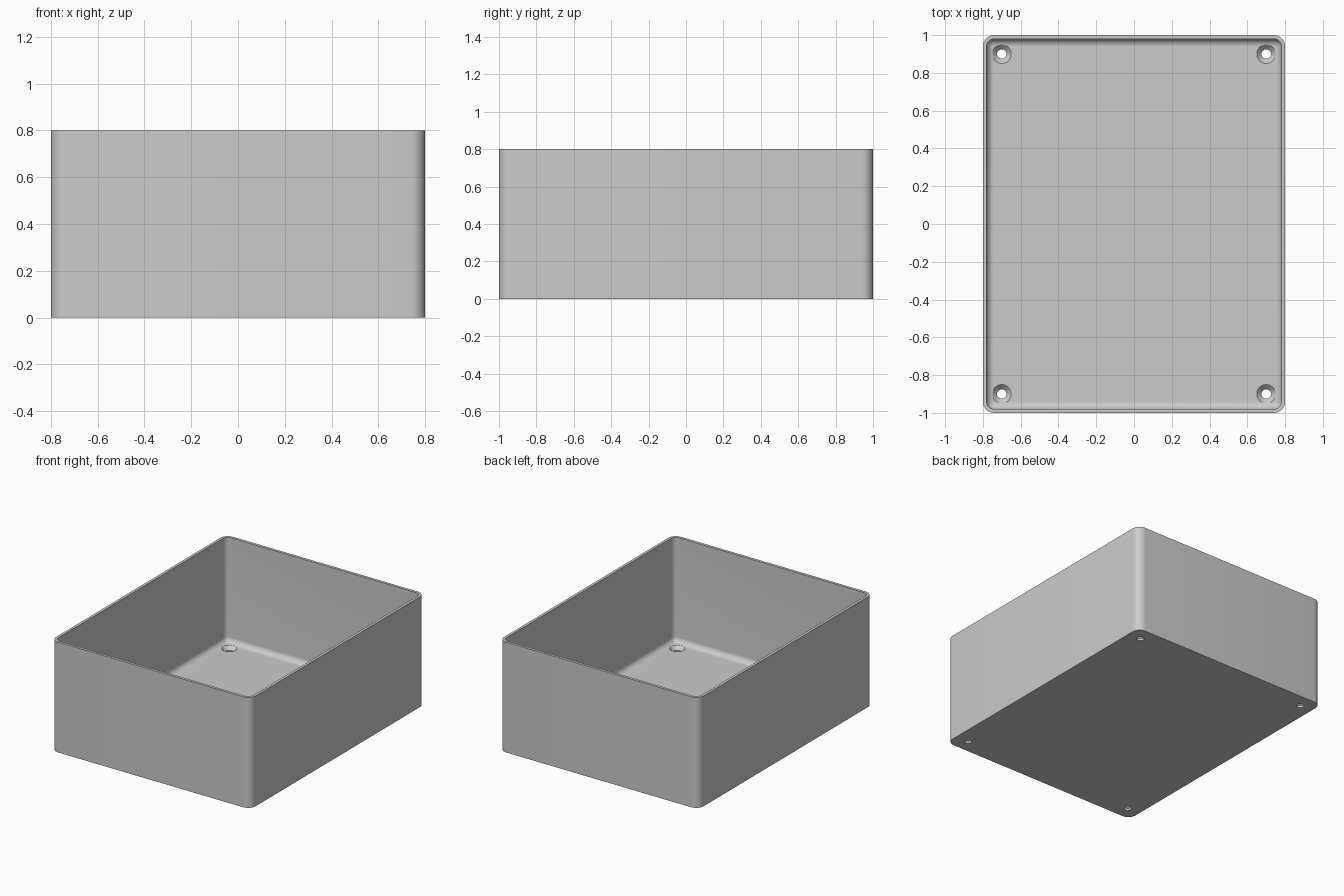
import bpy, bmesh, math
from mathutils import Vector

if "Cube" in bpy.data.objects:
    bpy.data.objects.remove(bpy.data.objects["Cube"], do_unlink=True)

WIDTH, DEPTH, HEIGHT = 1.6, 2.0, 0.8
WALL, FLOOR = 0.02, 0.04
CORNER, FILLET = 0.06, 0.04
STEPS = 10

grey = bpy.data.materials.new("plain grey")
grey.use_nodes = True
colour = (0.6, 0.6, 0.6, 1)
grey.diffuse_color = colour
grey.node_tree.nodes["Principled BSDF"].inputs["Base Color"].default_value = colour


def ring(bm, inset, z):
    """Rounded rectangle of vertices, inset from the outside of the box."""
    r = max(CORNER - inset, 0.002)
    cx, cy = WIDTH / 2 - inset - r, DEPTH / 2 - inset - r
    verts = []
    for k, (sx, sy) in enumerate([(1, 1), (-1, 1), (-1, -1), (1, -1)]):
        for i in range(STEPS + 1):
            a = (k + i / STEPS) * math.pi / 2
            verts.append(bm.verts.new((sx * cx + r * math.cos(a), sy * cy + r * math.sin(a), z)))
    return verts


def make_object(name, bm):
    bmesh.ops.recalc_face_normals(bm, faces=bm.faces)
    mesh = bpy.data.meshes.new(name)
    bm.to_mesh(mesh)
    bm.free()
    mesh.materials.append(grey)
    obj = bpy.data.objects.new(name, mesh)
    bpy.context.collection.objects.link(obj)
    return obj


# Open box: outside wall, rim, inside wall, and a fillet down to the floor
bm = bmesh.new()
levels = [(0, 0), (0, HEIGHT), (WALL, HEIGHT)]
for i in range(STEPS + 1):
    a = i / STEPS * math.pi / 2
    levels.append((WALL + FILLET * (1 - math.cos(a)), FLOOR + FILLET * (1 - math.sin(a))))
rings = [ring(bm, inset, z) for inset, z in levels]
for low, high in zip(rings, rings[1:]):
    for i in range(len(low)):
        j = (i + 1) % len(low)
        bm.faces.new((low[i], low[j], high[j], high[i]))
bm.faces.new(rings[0])
bm.faces.new(rings[-1])
box = make_object("open_box", bm)

# Countersunk screw holes: lathe one profile at each corner
bm = bmesh.new()
profile = [(0, -0.05), (0.025, -0.05), (0.025, 0.015), (0.05, FLOOR), (0.05, 0.1), (0, 0.1)]
for sx in (-1, 1):
    for sy in (-1, 1):
        centre = Vector((sx * 0.7, sy * 0.9, 0))
        verts = [bm.verts.new(centre + Vector((r, 0, z))) for r, z in profile]
        edges = [bm.edges.new(pair) for pair in zip(verts, verts[1:])]
        bmesh.ops.spin(bm, geom=verts + edges, cent=centre, axis=(0, 0, 1),
                       angle=math.tau, steps=32)
bmesh.ops.remove_doubles(bm, verts=bm.verts, dist=0.0005)
cutter = make_object("screw_hole_cutter", bm)
cutter.hide_render = True
cutter.hide_set(True)

# Cut the holes and smooth the rounded surfaces
cut = box.modifiers.new("screw_holes", 'BOOLEAN')
cut.operation = 'DIFFERENCE'
cut.solver = 'EXACT'
cut.object = cutter
bpy.ops.object.select_all(action='DESELECT')
box.select_set(True)
bpy.context.view_layer.objects.active = box
bpy.ops.object.modifier_apply(modifier=cut.name)
bpy.data.objects.remove(cutter, do_unlink=True)
bpy.ops.object.shade_smooth_by_angle(angle=math.radians(30))
